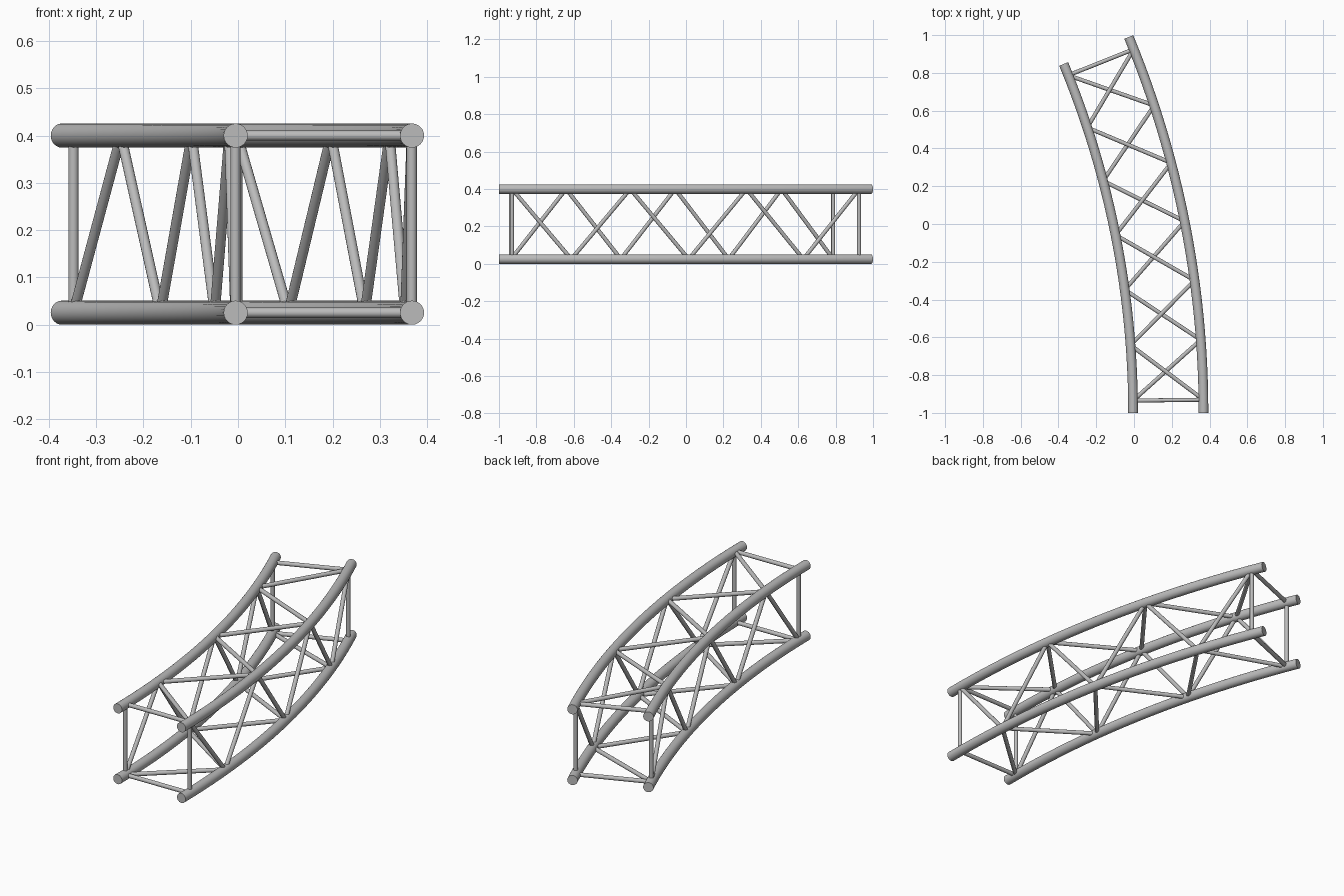
import bpy
import bmesh
from math import sin, cos, radians
from mathutils import Matrix, Vector

cube = bpy.data.objects.get("Cube")
if cube:
    bpy.data.objects.remove(cube, do_unlink=True)

# Arc layout: both pairs of rails share one centre
CENTRE = Vector((-4.832, -1.0, 0.0))
RADII = {"outer": 5.2, "inner": 4.827}
HEIGHTS = {"bottom": 0.0255, "top": 0.4}
SWEEP = radians(22.5)
MARGIN = radians(0.77)
PANELS = 6
RAIL_RADIUS = 0.0255
BRACE_RADIUS = 0.0108

steel = bpy.data.materials.new("grey_steel")
steel.use_nodes = True
grey = (0.5, 0.5, 0.5, 1.0)
steel.diffuse_color = grey
steel.node_tree.nodes["Principled BSDF"].inputs["Base Color"].default_value = grey


def finish(bm, name):
    bmesh.ops.recalc_face_normals(bm, faces=bm.faces[:])
    mesh = bpy.data.meshes.new(name)
    bm.to_mesh(mesh)
    bm.free()
    mesh.materials.append(steel)
    obj = bpy.data.objects.new(name, mesh)
    bpy.context.collection.objects.link(obj)
    bpy.ops.object.select_all(action="DESELECT")
    obj.select_set(True)
    bpy.context.view_layer.objects.active = obj
    bpy.ops.object.shade_smooth_by_angle(angle=radians(35))


def node(side, level, index):
    """Joint number index along a rail's centre line."""
    angle = MARGIN + (SWEEP - 2 * MARGIN) * index / PANELS
    r = RADII[side]
    return CENTRE + Vector((r * cos(angle), r * sin(angle), HEIGHTS[level]))


def rail(side, level):
    """Circle spun around the arc centre, with closed ends."""
    bm = bmesh.new()
    start = CENTRE + Vector((RADII[side], 0, HEIGHTS[level]))
    place = Matrix.Translation(start) @ Matrix.Rotation(radians(90), 4, "X")
    bmesh.ops.create_circle(bm, segments=24, radius=RAIL_RADIUS, matrix=place)
    bmesh.ops.spin(bm, geom=bm.verts[:] + bm.edges[:], cent=CENTRE,
                   axis=(0, 0, 1), angle=SWEEP, steps=24)
    bmesh.ops.holes_fill(bm, edges=[e for e in bm.edges if e.is_boundary])
    finish(bm, f"{side}_{level}_rail")


def add_bar(bm, a, b):
    d = b - a
    place = Matrix.Translation((a + b) / 2) @ d.to_track_quat("Z", "Y").to_matrix().to_4x4()
    bmesh.ops.create_cone(bm, cap_ends=True, segments=16, radius1=BRACE_RADIUS,
                          radius2=BRACE_RADIUS, depth=d.length, matrix=place)


def zigzag(name, even, odd):
    """Diagonals alternating between two rails, plus a square bar at each end."""
    bm = bmesh.new()
    joints = [node(*(odd if i % 2 else even), i) for i in range(PANELS + 1)]
    for a, b in zip(joints, joints[1:]):
        add_bar(bm, a, b)
    for i in (0, PANELS):
        add_bar(bm, node(*even, i), node(*odd, i))
    finish(bm, name)


# Four curved rails
for side in RADII:
    for level in HEIGHTS:
        rail(side, level)

# Bracing on the four long faces
zigzag("top_braces", ("outer", "top"), ("inner", "top"))
zigzag("bottom_braces", ("inner", "bottom"), ("outer", "bottom"))
zigzag("outer_side_braces", ("outer", "top"), ("outer", "bottom"))
zigzag("inner_side_braces", ("inner", "bottom"), ("inner", "top"))
